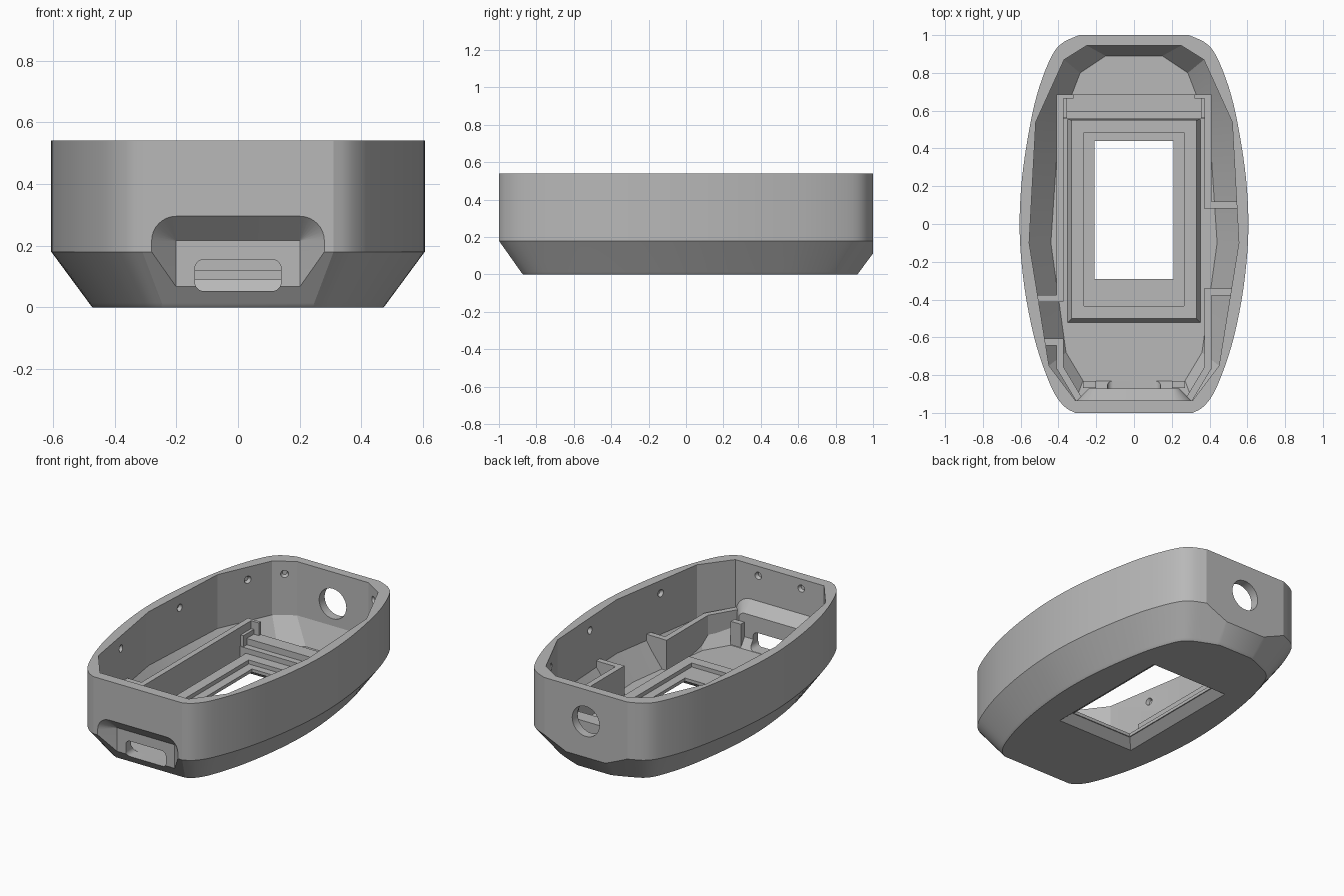
import bpy, bmesh, math
from mathutils import Vector, Matrix

if "Cube" in bpy.data.objects:
    bpy.data.objects.remove(bpy.data.objects["Cube"], do_unlink=True)

grey = bpy.data.materials.new("plain_grey")
grey.use_nodes = True
grey.diffuse_color = (0.48, 0.48, 0.48, 1)
grey.node_tree.nodes["Principled BSDF"].inputs["Base Color"].default_value = grey.diffuse_color


def finish(name, bm):
    bmesh.ops.recalc_face_normals(bm, faces=bm.faces)
    mesh = bpy.data.meshes.new(name)
    bm.to_mesh(mesh)
    bm.free()
    mesh.materials.append(grey)
    ob = bpy.data.objects.new(name, mesh)
    bpy.context.collection.objects.link(ob)
    return ob


def loft(name, loops, ring=False):
    """Skin a stack of equal loops; cap the ends, or close it into a ring."""
    bm = bmesh.new()
    rows = [[bm.verts.new(p) for p in loop] for loop in loops]
    n = len(rows[0])
    pairs = list(zip(rows, rows[1:])) + ([(rows[-1], rows[0])] if ring else [])
    for a, b in pairs:
        for i in range(n):
            j = (i + 1) % n
            bm.faces.new((a[i], a[j], b[j], b[i]))
    if not ring:
        bm.faces.new(rows[0])
        bm.faces.new(rows[-1])
    return finish(name, bm)


def box(name, x0, x1, y0, y1, z0, z1):
    return loft(name, [rect(x0, x1, y0, y1, z) for z in (z0, z1)])


def rect(x0, x1, y0, y1, z):
    return [(x0, y0, z), (x1, y0, z), (x1, y1, z), (x0, y1, z)]


def boolean(ob, tool, mode="DIFFERENCE", keep=False):
    mod = ob.modifiers.new("cut", "BOOLEAN")
    mod.operation, mod.object, mod.solver = mode, tool, "EXACT"
    bpy.context.view_layer.objects.active = ob
    bpy.ops.object.modifier_apply(modifier=mod.name)
    tool.hide_render = True
    if not keep:
        bpy.data.objects.remove(tool, do_unlink=True)


def mirrored(half):
    return half + [(-x, y) for x, y in reversed(half)]


def spline(pts, steps=4):
    """Smooth curve through the points."""
    p = [Vector(q) for q in [pts[0]] + pts + [pts[-1]]]
    out = []
    for a, b, c, d in zip(p, p[1:], p[2:], p[3:]):
        for k in range(steps):
            t = k / steps
            q = b + (c - a) * t / 2 + (2 * a - 5 * b + 4 * c - d) * t * t / 2 \
                + (3 * b - a - 3 * c + d) * t ** 3 / 2
            out.append((q.x, q.y))
    return out + [pts[-1]]


def rounded(hx, z0, z1, r, y):
    """Rounded rectangle standing in the plane at y."""
    pts = []
    for k, (sx, z) in enumerate([(1, z1 - r), (-1, z1 - r), (-1, z0 + r), (1, z0 + r)]):
        for i in range(9):
            a = (k + i / 8) * math.pi / 2
            pts.append((sx * (hx - r) + r * math.cos(a), y, z + r * math.sin(a)))
    return pts


# Outer body: curved outline, tapering below the side line, cut flat at the back
outline = mirrored(spline([
    (.31, -1), (.37, -.965), (.435, -.87), (.515, -.65), (.57, -.4), (.6, -.15), (.605, .05),
    (.592, .25), (.56, .47), (.515, .68), (.45, .86), (.39, .95), (.29, 1), (.15, 1.05)]))
shell = loft("shell", [
    [(x * (1 - .215 * t), y * (1 - .125 * t), z) for x, y in outline]
    for z, t in ((0, 1.03), (.005, .99), (.014, .94), (.18, 0), (.54, 0))])
boolean(shell, box("back_cutter", -1, 1, 1, 1.3, -1, 1))

# Faceted cavity with a sloped lower band
wall_half = [(.31, -.935), (.45, -.75), (.555, -.1), (.52, .54), (.37, .87), (.25, .945)]
floor_half = [(.27, -.83), (.36, -.68), (.44, -.1), (.40, .5), (.285, .8), (.15, .89)]
FLOOR = .05


def cavity(name, gx=1, gy=1, drop=0):
    stack = ((floor_half, FLOOR - drop), (wall_half, .2), (wall_half, .6))
    return loft(name, [[(x * gx, y * gy, z) for x, y in mirrored(h)] for h, z in stack])


def port_block(name, r0, y0, r1, y1):
    return loft(name, [rounded(.2 + r, -.3, .215 + r, r, y) for r, y in ((r0, y0), (r1, y1))])


hollow = cavity("hollow")
boolean(hollow, port_block("port_bump", .15, -.98, .04, -.87))
boolean(shell, hollow)

# Port recess and opening in the front, round opening in the back
boolean(shell, port_block("recess_cutter", .1, -1.02, .001, -.92))
boolean(shell, loft("port_cutter", [rounded(.14, .052, .155, .03, y) for y in (-1.1, -.8)]))
boolean(shell, loft("back_hole_cutter", [rounded(.095, .245, .435, .0949, y) for y in (.9, 1.1)]))

# Window opening, flared towards the underside
boolean(shell, loft("window_cutter", [
    rect(-.28, .28, -.36, .51, -.01), rect(-.21, .21, -.29, .44, FLOOR), rect(-.21, .21, -.29, .44, .2)]))


# Small blind conical holes below the rim
def blind_hole(p, normal):
    bm = bmesh.new()
    turn = Vector(normal).to_track_quat("Z", "Y").to_matrix().to_4x4()
    bmesh.ops.create_cone(bm, cap_ends=True, segments=20, radius1=.032, radius2=.014, depth=.04,
                          matrix=Matrix.Translation(p) @ turn)
    boolean(shell, finish("screw_hole_cutter", bm))


for s in (1, -1):
    for edge, f in ((1, .45), (2, .45), (3, .55), (4, .5)):
        a, b = Vector(wall_half[edge]), Vector(wall_half[edge + 1])
        p, d = a.lerp(b, f), b - a
        blind_hole((s * p.x, p.y, .46), (s * d.y, -d.x, 0))
    blind_hole((s * .15, -.935, .48), (0, -1, 0))

# Stepped frame around the window
window_frame = loft("window_frame", [
    rect(-hx, hx, y0, y1, z) for hx, y0, y1, z in (
        (.355, -.525, .555, .045), (.33, -.5, .55, .09), (.265, -.435, .485, .09),
        (.265, -.435, .485, .065), (.21, -.29, .44, .065), (.21, -.29, .44, .045))], ring=True)

# Cross bar behind the window, in two steps
cross_bar_low = box("cross_bar_low", -.375, .375, .555, .6, .04, .12)
cross_bar_high = box("cross_bar_high", -.375, .375, .595, .685, .04, .16)


# Inner partition walls and ribs, trimmed to the inside of the shell
def partition(name, p, q, top=.24, thick=.036):
    p, q = Vector(p), Vector(q)
    side = (q - p).orthogonal().normalized() * thick / 2
    corners = [p + side, q + side, q - side, p - side]
    ob = loft(name, [[(c.x, c.y, z) for c in corners] for z in (.03, top)])
    boolean(ob, trim, "INTERSECT", keep=True)
    return ob


trim = cavity("trim", 1.02, 1.005, .005)
partition("left_long_wall", (.392, .685), (.392, .08))
partition("left_rear_rib", (.375, .1), (.6, .1))
partition("left_front_rib", (.375, -.36), (.6, -.36))
partition("left_front_wall", (.392, -.34), (.392, -.77))
partition("right_long_wall", (-.392, .685), (-.392, -.41))
partition("right_rear_rib", (-.375, -.395), (-.6, -.395))
partition("right_front_rib", (-.375, -.625), (-.6, -.625))
partition("right_front_wall", (-.392, -.61), (-.392, -.77))
for s, side in ((1, "left"), (-1, "right")):
    partition(side + "_corner_wall", (s * .392, -.76), (s * .29, -.93))
    partition(side + "_end_post", (s * .41, .675), (s * .32, .675), thick=.02)
    partition(side + "_port_post", (s * .2, -.85), (s * .27, -.85), top=.2)
    partition(side + "_bar_gusset", (s * .365, .56), (s * .365, .685), top=.19, thick=.02)
bpy.data.objects.remove(trim, do_unlink=True)

# Smooth the curved shell, keeping its edges crisp
bpy.ops.object.select_all(action="DESELECT")
shell.select_set(True)
bpy.context.view_layer.objects.active = shell
bpy.ops.object.shade_smooth_by_angle(angle=math.radians(20))
